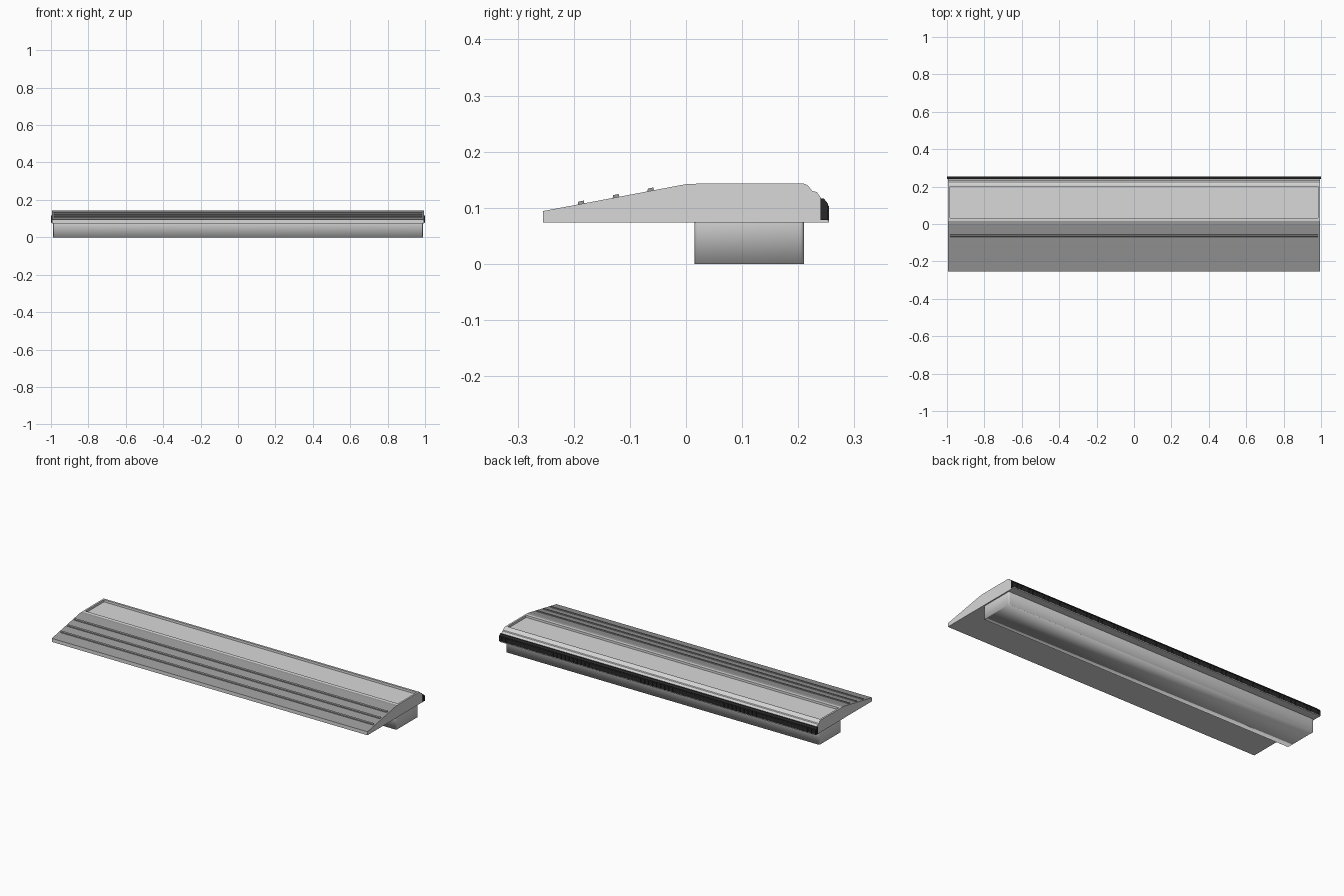
import bpy, bmesh
from mathutils import Vector

cube = bpy.data.objects.get("Cube")
if cube:
    bpy.data.objects.remove(cube, do_unlink=True)


def material(name, value):
    m = bpy.data.materials.new(name)
    m.use_nodes = True
    color = (value, value, value, 1)
    m.diffuse_color = color
    m.node_tree.nodes["Principled BSDF"].inputs["Base Color"].default_value = color
    return m


light = material("light_grey", 0.69)
grey = material("mid_grey", 0.33)
black = material("black_rubber", 0.021)


def finish(name, bm, mats):
    bmesh.ops.recalc_face_normals(bm, faces=bm.faces)
    mesh = bpy.data.meshes.new(name)
    bm.to_mesh(mesh)
    bm.free()
    ob = bpy.data.objects.new(name, mesh)
    bpy.context.collection.objects.link(ob)
    for m in mats:
        mesh.materials.append(m)
    return ob


def extrude_profile(points, half):
    """Sweep a (y, z) outline along x."""
    bm = bmesh.new()
    face = bm.faces.new([bm.verts.new((-half, y, z)) for y, z in points])
    new = bmesh.ops.extrude_face_region(bm, geom=[face])["geom"]
    verts = [v for v in new if isinstance(v, bmesh.types.BMVert)]
    bmesh.ops.translate(bm, verts=verts, vec=(2 * half, 0, 0))
    bmesh.ops.recalc_face_normals(bm, faces=bm.faces)
    return bm


# Main body: sloped front, flat top, stepped and rounded back
body_profile = [
    (-0.255, 0.074), (-0.255, 0.094), (0.0, 0.142), (0.015, 0.1425), (0.022, 0.143),
    (0.21, 0.143), (0.217, 0.14), (0.225, 0.13), (0.233, 0.128),
    (0.241, 0.117), (0.241, 0.078), (0.255, 0.078), (0.255, 0.074),
]
bm = extrude_profile(body_profile, 0.995)
top = next(f for f in bm.faces
           if f.normal.z > 0.99 and 0.05 < f.calc_center_median().y < 0.2)
# Shallow tray sunk into the flat top
for thickness in (0.01, 0.0005):
    bmesh.ops.inset_region(bm, faces=[top], thickness=thickness, use_even_offset=True)
bmesh.ops.translate(bm, verts=top.verts, vec=(0, 0, -0.012))
bm.normal_update()
# Grey tread on the slope
for f in bm.faces:
    f.material_index = int(f.calc_center_median().y < 0.01 and f.normal.z > 0.5)
finish("ramp_body", bm, [light, grey])

# Raised grip ridges lying on the slope
for i, y in enumerate((-0.187, -0.125, -0.063)):
    z = 0.142 + y * 0.048 / 0.255
    outline = [(y - 0.006, z - 0.004), (y - 0.005, z + 0.004),
               (y + 0.005, z + 0.006), (y + 0.006, z - 0.001)]
    finish(f"grip_ridge_{i + 1}", extrude_profile(outline, 0.985), [grey])

# Base block, softly shaded, with rounded upright corners and an open top
block = [(0.015, 0), (0.015, 0.076), (0.21, 0.076), (0.21, 0)]
bm = extrude_profile(block, 0.988)
upright = [e for e in bm.edges
           if abs((e.verts[0].co - e.verts[1].co).normalized().dot(Vector((0, 0, 1)))) > 0.9]
bmesh.ops.bevel(bm, geom=upright, offset=0.006, segments=3, profile=0.5, affect="EDGES")
bm.normal_update()
lid = [f for f in bm.faces if f.normal.z > 0.9]
bmesh.ops.delete(bm, geom=lid, context="FACES")
for f in bm.faces:
    f.smooth = True
finish("base_block", bm, [light])

# Rubber bumper along the back with a row of small teeth
strip = [(0.24, 0.078), (0.24, 0.117), (0.246, 0.116), (0.253, 0.107), (0.253, 0.078)]
finish("rubber_strip", extrude_profile(strip, 1.0), [black])
tooth = [(0.252, 0.077), (0.252, 0.106), (0.255, 0.102), (0.255, 0.077)]
bm = extrude_profile(tooth, 0.006)
bmesh.ops.translate(bm, verts=bm.verts, vec=(-0.99, 0, 0))
teeth = finish("rubber_teeth", bm, [black])
array = teeth.modifiers.new("row", "ARRAY")
array.count = 80
array.use_relative_offset = False
array.use_constant_offset = True
array.constant_offset_displace = (1.98 / 79, 0, 0)
